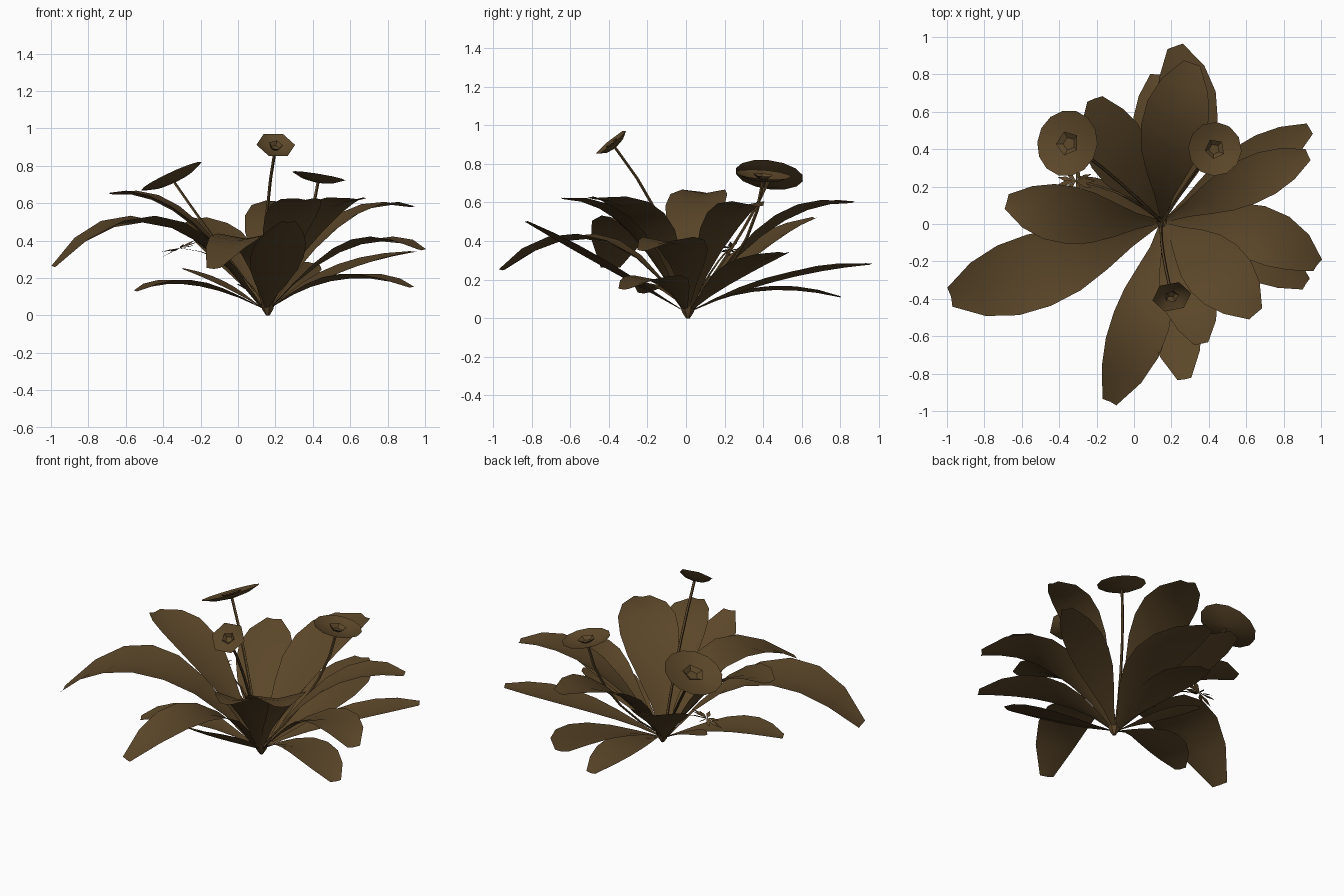
import bpy, math
from mathutils import Vector

if "Cube" in bpy.data.objects:
    bpy.data.objects.remove(bpy.data.objects["Cube"])

mat = bpy.data.materials.new("brown_foliage")
mat.diffuse_color = (0.105, 0.062, 0.022, 1)
mat.use_nodes = True
mat.node_tree.nodes["Principled BSDF"].inputs["Base Color"].default_value = mat.diffuse_color
BASE = Vector((0.15, 0.01, 0.04))
WIDTHS = [0.08, 0.3, 0.62, 0.9, 1.03, 1.0, 0.76, 0.27]


def add_mesh(name, verts, faces, angle=40):
    me = bpy.data.meshes.new(name)
    me.from_pydata(verts, [], faces)
    me.materials.append(mat)
    ob = bpy.data.objects.new(name, me)
    bpy.context.collection.objects.link(ob)
    bpy.ops.object.select_all(action='DESELECT')
    ob.select_set(True)
    bpy.context.view_layer.objects.active = ob
    bpy.ops.object.shade_smooth_by_angle(angle=math.radians(angle))
    return ob


def bend(a, m, b, t):
    # quadratic curve passing through m at its middle
    c = 2 * m - (a + b) / 2
    return (1 - t) ** 2 * a + 2 * t * (1 - t) * c + t * t * b


def leaf(name, mid, tip, half):
    mid, tip = Vector(mid), Vector(tip)
    out = Vector((tip.x - BASE.x, tip.y - BASE.y, 0)).normalized()
    a = BASE + out * 0.025
    verts, faces = [], []
    n = len(WIDTHS)
    for i, w in enumerate(WIDTHS):
        t = i / (n - 1)
        p = bend(a, mid, tip, t)
        d = bend(a, mid, tip, t + 0.02) - bend(a, mid, tip, t - 0.02)
        side = Vector((-d.y, d.x, 0)).normalized()
        up = d.cross(side).normalized()
        fold = 0.12 * half * w * up
        verts += [p - side * half * w + fold, p - fold * 0.5, p + side * half * w + fold]
        if i:
            k = 3 * i
            faces += [(k - 3, k - 2, k + 1, k), (k - 2, k - 1, k + 2, k + 1)]
    add_mesh(name, verts, faces)


def stem(name, a, mid, b, r=0.009):
    a, mid, b = Vector(a), Vector(mid), Vector(b)
    verts, faces, s = [], [], 5
    for i in range(6):
        p = bend(a, mid, b, i / 5)
        for j in range(s):
            g = 2 * math.pi * j / s
            verts.append(p + Vector((math.cos(g), math.sin(g), 0)) * r)
            if i:
                k, j2 = (i - 1) * s, (j + 1) % s
                faces.append((k + j, k + j2, k + s + j2, k + s + j))
    add_mesh(name, verts, faces)


def disc(name, center, normal, rings, sides):
    # rings of (radius, height) along the bloom's axis
    q = Vector(normal).to_track_quat('Z', 'Y')
    verts, faces = [], []
    for i, (r, h) in enumerate(rings):
        for j in range(sides):
            g = 2 * math.pi * j / sides
            verts.append(Vector(center) + q @ Vector((r * math.cos(g), r * math.sin(g), h)))
            if i:
                k, j2 = (i - 1) * sides, (j + 1) % sides
                faces.append((k + j, k + j2, k + sides + j2, k + sides + j))
    faces.append(tuple(range(sides)))
    add_mesh(name, verts, faces)


# Rosette of leaves: middle point, tip, half width
LEAVES = [
    ((-.43, -.22, .50), (-.98, -.39, .26), .195),
    ((-.29, .04, .53), (-.68, .12, .65), .15),
    ((.06, -.45, .41), (-.13, -.95, .25), .15),
    ((.20, -.40, .26), (.27, -.83, .50), .14),
    ((.27, -.31, .48), (.36, -.64, .62), .14),
    ((.40, -.21, .49), (.65, -.48, .62), .17),
    ((.60, -.03, .37), (.98, -.22, .35), .145),
    ((.55, -.12, .20), (.92, -.32, .15), .13),
    ((.55, .27, .24), (.94, .51, .34), .12),
    ((.55, .20, .50), (.93, .37, .58), .12),
    ((.28, .50, .21), (.22, .95, .28), .16),
    ((.20, .45, .48), (.31, .86, .60), .17),
    ((.12, .40, .15), (.12, .80, .11), .12),
    ((-.06, .34, .34), (-.21, .67, .52), .16),
    ((-.25, -.10, .17), (-.54, -.22, .13), .12),
    ((-.08, .12, .16), (-.30, .24, .25), .07),
]
for i, (m, t, h) in enumerate(LEAVES):
    leaf(f"leaf_{i + 1}", m, t, h)

# Flowers on thin stems
FLOWERS = [
    ("front", (.15, -.12, .48), (.20, -.38, .90), (.12, -.63, .77), .105, 6),
    ("left", (-.12, .26, .40), (-.35, .43, .73), (-.42, .12, .9), .178, 14),
    ("right", (.33, .28, .35), (.43, .40, .73), (.16, .08, .97), .145, 12),
]
for name, mid, c, n, r, sides in FLOWERS:
    nv = Vector(n).normalized()
    stem(f"{name}_stem", BASE, mid, Vector(c) - nv * 0.02)
    disc(f"{name}_petals", c, n, [(r * .15, -.02), (r * .6, -.01), (r, .015)], sides)
    disc(f"{name}_flower_center", Vector(c) + nv * .005, n,
         [(r * .2, -.012), (r * .38, .008)], 5)

# Withered bloom: drooping stem with small narrow petals
tip = Vector((-.31, .23, .36))
stem("withered_stem", BASE, (-.05, .15, .27), tip, .006)
verts, faces = [], []
for i in range(9):
    g = 2 * math.pi * i / 9
    d = Vector((math.cos(g), .55 * math.sin(g), .35 * math.cos(g) + .15 * math.sin(3 * g)))
    s = Vector((-d.y, d.x, .2)).normalized() * .013
    k = len(verts)
    verts += [tip, tip + d * .06 + s, tip + d * .105, tip + d * .06 - s]
    faces.append((k, k + 1, k + 2, k + 3))
add_mesh("withered_petals", verts, faces)

# Root crown
disc("root_crown", (.16, .01, .0), (0, 0, 1), [(.01, 0), (.03, .03), (.04, .06)], 7)
